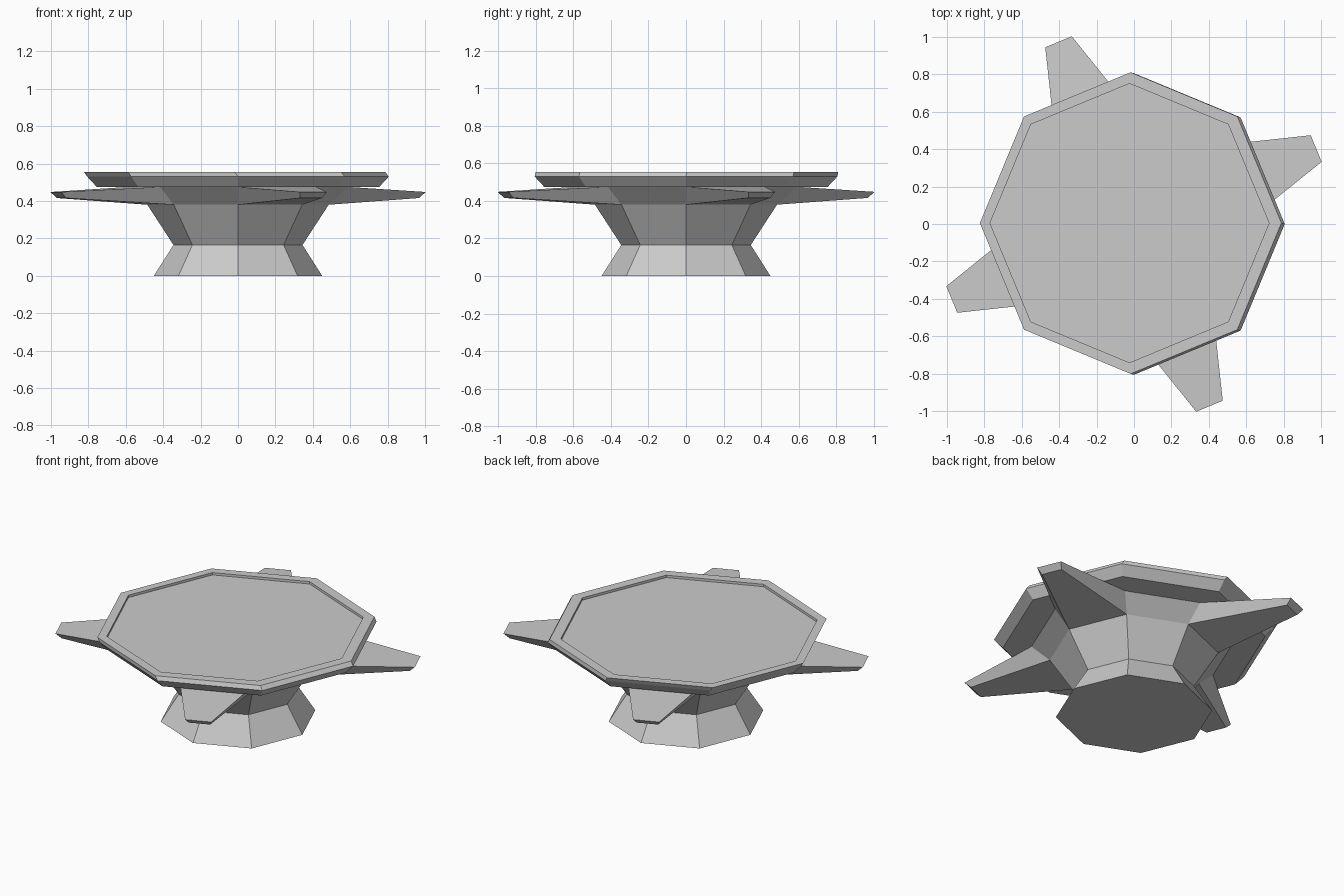
import bpy, bmesh
from math import cos, sin, pi
from mathutils import Vector

if "Cube" in bpy.data.objects:
    bpy.data.objects.remove(bpy.data.objects["Cube"])


def ring_solid(name, rings):
    """Octagonal solid lofted through rings of (radius, z, x offset, y offset)."""
    bm = bmesh.new()
    loops = [[bm.verts.new((r * cos(i * pi / 4) + ox, r * sin(i * pi / 4) + oy, z))
              for i in range(8)] for r, z, ox, oy in rings]
    bm.faces.new(loops[0][::-1])
    sides = []
    for a, b in zip(loops, loops[1:]):
        sides.append([bm.faces.new((a[i], a[(i + 1) % 8], b[(i + 1) % 8], b[i]))
                      for i in range(8)])
    bm.faces.new(loops[-1])
    return bm, sides


def finish(name, bm):
    bmesh.ops.recalc_face_normals(bm, faces=bm.faces)
    mesh = bpy.data.meshes.new(name)
    bm.to_mesh(mesh)
    bm.free()
    bpy.context.collection.objects.link(bpy.data.objects.new(name, mesh))


# Waisted pedestal with a flared collar
bm, sides = ring_solid("pedestal", [(0.45, 0, 0, 0), (0.345, 0.165, 0, 0),
                                    (0.485, 0.38, 0, 0), (0.59, 0.475, 0, 0)])

# Four tapered arms extruded from every other collar face
for k in range(0, 8, 2):
    face = bmesh.ops.extrude_discrete_faces(bm, faces=[sides[2][k]])["faces"][0]
    centre = face.calc_center_median()
    a = (k + 0.5) * pi / 4
    tip = Vector((1.038 * cos(a), 1.038 * sin(a), 0.432))
    for v in face.verts:
        v.co = tip + (v.co - centre) * 0.34
finish("pedestal_with_arms", bm)

# Table top: bevelled underside, slightly shifted rim, shallow recess
bm, _ = ring_solid("table_top", [(0.755, 0.475, 0, 0), (0.806, 0.53, 0, 0),
                                 (0.806, 0.555, -0.018, 0.005),
                                 (0.746, 0.555, -0.024, 0.005),
                                 (0.746, 0.54, -0.024, 0.005)])
finish("table_top", bm)
